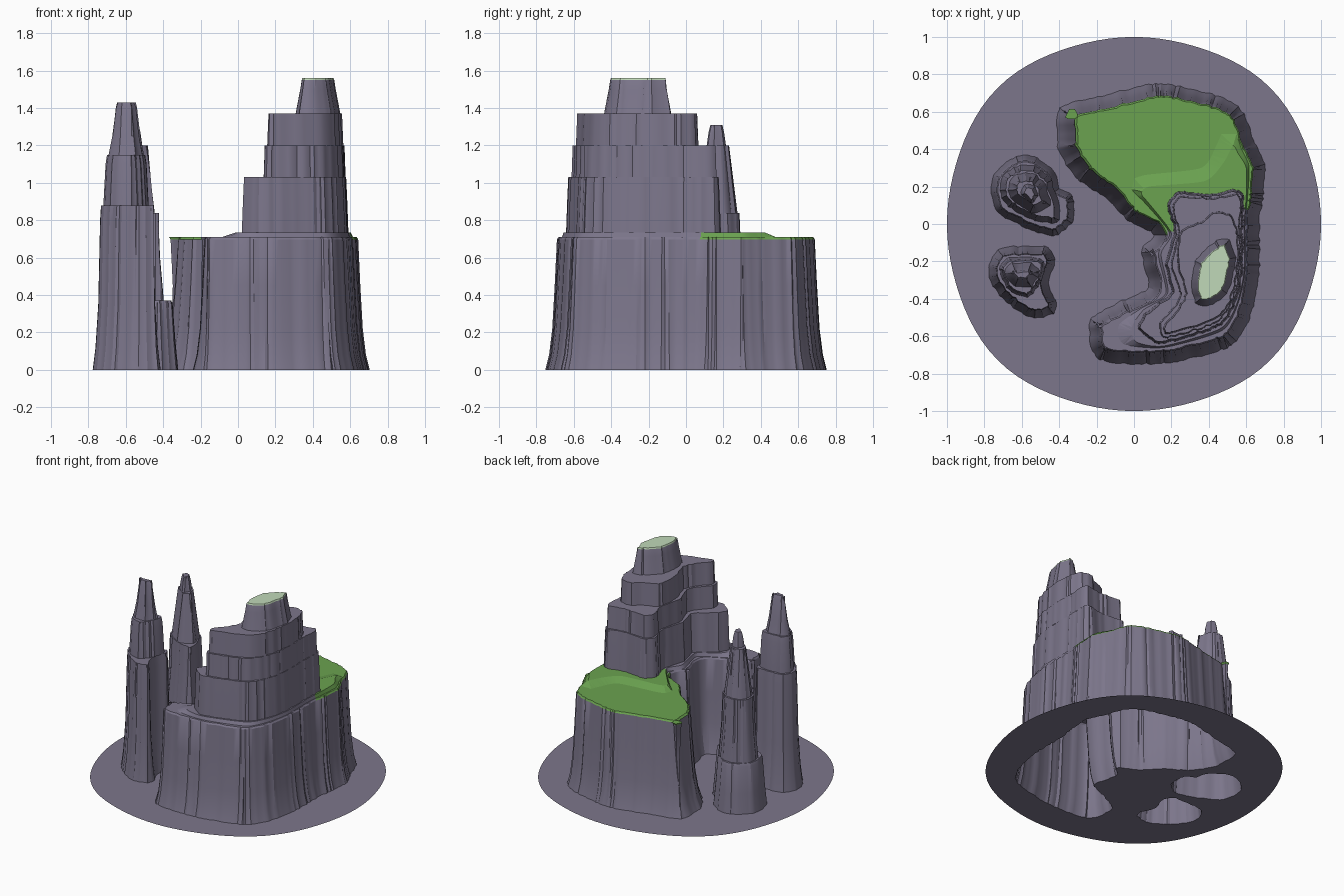
import bpy, bmesh, math, random
from mathutils import Vector, geometry

if "Cube" in bpy.data.objects:
    bpy.data.objects.remove(bpy.data.objects["Cube"])

random.seed(4)


def material(name, rgb):
    m = bpy.data.materials.new(name)
    m.diffuse_color = (*rgb, 1)
    m.use_nodes = True
    m.node_tree.nodes["Principled BSDF"].inputs["Base Color"].default_value = m.diffuse_color
    return m


MATS = [material("grey_rock", (0.202, 0.182, 0.26)),
        material("grass_green", (0.145, 0.36, 0.08)),
        material("pale_green", (0.53, 0.69, 0.48))]


def normals(pts):
    n, out = len(pts), []
    for i in range(n):
        d = pts[(i + 2) % n] - pts[i - 2]
        out.append(Vector((-d.y, d.x)).normalized())      # inward for CCW
    return out


def inset(pts, dist, west=0):
    """Move a loop inward; the rear west side may lean more."""
    steps = max(1, math.ceil(dist / 0.01))
    for _ in range(steps):
        pts = [p + q * (dist / steps) *
               (1 + west * max(0, q.x) * min(1, max(0, (p.y - .05) / .2)))
               for p, q in zip(pts, normals(pts))]
    return pts


def outline(ctrl, rough):
    """Smooth closed curve through a few points, CCW, with rocky ripple."""
    c = [Vector(p) for p in ctrl]
    n = len(c)
    area = sum(c[i - 1].x * c[i].y - c[i].x * c[i - 1].y for i in range(n))
    if area < 0:
        c.reverse()
    pts = []
    for i in range(n):
        p0, p1, p2, p3 = c[i - 1], c[i], c[(i + 1) % n], c[(i + 2) % n]
        k = max(2, round((p2 - p1).length / 0.02))
        for j in range(k):
            t = j / k
            m1, m2 = (p2 - p0) * 0.35, (p3 - p1) * 0.35
            pts.append(p1 * (2*t**3 - 3*t*t + 1) + m1 * (t**3 - 2*t*t + t)
                       + p2 * (3*t*t - 2*t**3) + m2 * (t**3 - t*t))
    return [p + q * random.uniform(-rough, rough) for p, q in zip(pts, normals(pts))]


def inside(p, loop):
    hit = False
    for i in range(len(loop)):
        a, b = loop[i - 1], loop[i]
        if (a.y > p.y) != (b.y > p.y) and p.x < (b.x - a.x) * (p.y - a.y) / (b.y - a.y) + a.x:
            hit = not hit
    return hit


def fill(bm, outer, holes):
    """Triangulated terrace between a loop and the loops inside it."""
    pts, edges = [], []
    for loop in [outer] + holes:
        s, n = len(pts), len(loop)
        pts += loop
        edges += [(s + i, s + (i + 1) % n) for i in range(n)]
    vs, _, fs, ov, _, _ = geometry.delaunay_2d_cdt(
        [Vector((p.x, p.y)) for p in pts], edges, [], 0, 1e-5)
    top = max(p.z for p in pts)
    bv = [bm.verts.new((v.x, v.y, pts[o[0]].z if o else top)) for v, o in zip(vs, ov)]
    for f in fs:
        m = sum((vs[i] for i in f), Vector((0, 0))) / len(f)
        if inside(m, outer) and not any(inside(m, h) for h in holes):
            bm.faces.new([bv[i] for i in f])


def finish(name, bm, colour=None):
    bmesh.ops.remove_doubles(bm, verts=bm.verts, dist=1e-5)
    bm.normal_update()
    if colour:
        for f in bm.faces:
            f.material_index = colour(f.calc_center_median())
    me = bpy.data.meshes.new(name)
    bm.to_mesh(me)
    bm.free()
    for m in MATS:
        me.materials.append(m)
    ob = bpy.data.objects.new(name, me)
    bpy.context.collection.objects.link(ob)
    bpy.ops.object.select_all(action='DESELECT')
    ob.select_set(True)
    bpy.context.view_layer.objects.active = ob
    bpy.ops.object.shade_smooth_by_angle(angle=math.radians(30))
    for p in me.polygons:                       # terraces stay flat
        if p.normal.z > 0.9:
            p.use_smooth = False


def mountain(name, tiers, colour=None, west=0):
    """Nested tiers of (points, [(inset, z), ...]); returns the base loop."""
    bm = bmesh.new()
    stacks = []
    for i, (ctrl, levels) in enumerate(tiers):
        base = outline(ctrl, 0.005 if len(levels) > 1 else 0)
        stacks.append([[Vector((p.x, p.y, z)) for p in inset(base, d, 0 if i else west)]
                       for d, z in levels])
    for i, loops in enumerate(stacks):
        for a, b in zip(loops, loops[1:]):
            va, vb = [bm.verts.new(p) for p in a], [bm.verts.new(p) for p in b]
            for j in range(len(a)):
                bm.faces.new((va[j - 1], va[j], vb[j], vb[j - 1]))
        fill(bm, loops[-1], [stacks[i + 1][0]] if i + 1 < len(stacks) else [])
    finish(name, bm, colour)
    return stacks[0][0]


# Main mesa: base cliff, grass step, three terraces and the summit
base = [(.13, .75), (.46, .68), (.58, .60), (.65, .42), (.70, .32), (.69, .15), (.67, .02),
        (.67, -.25), (.63, -.47), (.52, -.65), (.16, -.745), (-.19, -.72), (-.23, -.51),
        (-.02, -.39), (.08, -.34), (.04, -.14), (.11, -.06), (-.03, .02), (-.14, .13),
        (-.30, .24), (-.405, .40), (-.395, .62), (-.22, .67)]
step_foot = [(-.03, .21), (.05, .26), (.36, .30), (.44, .42), (.49, .53), (.535, .51),
             (.575, .40), (.615, .31), (.608, .15), (.595, 0), (.595, -.25), (.555, -.43),
             (.47, -.57), (.16, -.66), (-.06, -.64), (-.08, -.54), (.04, -.45),
             (.17, -.37), (.13, -.16), (.19, -.05), (.07, .10)]
step_top = [(.04, .16), (.08, .20), (.38, .23), (.48, .33), (.53, .42), (.555, .38),
            (.60, .30), (.600, .15), (.589, 0), (.589, -.25), (.548, -.43), (.46, -.56),
            (.16, -.652), (.01, -.63), (-.01, -.55), (.05, -.46), (.18, -.37),
            (.145, -.16), (.20, -.05), (.08, .11)]
low = [(.18, .10), (.24, .17), (.42, .16), (.56, .185), (.59, .13), (.582, 0), (.582, -.25),
       (.54, -.43), (.45, -.55), (.16, -.64), (.08, -.61), (.025, -.555), (.05, -.49),
       (.12, -.43), (.20, -.36), (.17, -.22), (.215, -.04)]
mid = [(.205, .09), (.25, .15), (.42, .14), (.55, .16), (.572, .10), (.567, 0), (.567, -.25),
       (.523, -.42), (.435, -.53), (.18, -.61), (.145, -.59), (.14, -.53), (.20, -.46),
       (.245, -.37), (.20, -.22), (.235, -.04)]
high = [(.245, -.05), (.37, .02), (.42, .06), (.51, .05), (.555, -.05), (.555, -.25),
        (.512, -.42), (.425, -.515), (.19, -.59), (.16, -.575), (.165, -.54), (.23, -.46),
        (.275, -.37), (.235, -.22)]
summit = [(.44, -.09), (.51, -.085), (.545, -.20), (.495, -.37), (.41, -.435), (.33, -.42),
          (.305, -.32), (.33, -.20)]


def mesa_colour(c):
    if c.z > 1.553:
        return 2
    grass = c.y > (-.04 if c.x < .3 else .08)
    return 1 if .7 < c.z < .74 and grass else 0


holes = [mountain("mesa", [
    (base, [(0, 0), (.02, .08), (.037, .22), (.05, .45), (.062, .698), (.07, .71)]),
    (step_foot, [(0, .71)]),
    (step_top, [(0, .735)]),
    (low, [(0, .735), (.006, .9), (.012, 1.03)]),
    (mid, [(0, 1.03), (.006, 1.2)]),
    (high, [(0, 1.2), (.007, 1.37)]),
    (summit, [(0, 1.37), (.025, 1.5), (.033, 1.55), (.037, 1.56)])], mesa_colour, .55)]

# Front rock pillar
holes.append(mountain("front_pillar", [
    ([(-.775, -.23), (-.71, -.13), (-.48, -.12), (-.42, -.19), (-.46, -.32), (-.42, -.41),
      (-.43, -.48), (-.55, -.50), (-.69, -.41), (-.76, -.32)],
     [(0, 0), (.015, .12), (.03, .35), (.04, .8), (.045, .88)]),
    ([(-.722, -.24), (-.68, -.185), (-.53, -.18), (-.475, -.22), (-.505, -.32), (-.57, -.39),
      (-.67, -.35)], [(0, .88), (.012, 1.1), (.02, 1.15)]),
    ([(-.695, -.26), (-.65, -.21), (-.55, -.21), (-.505, -.25), (-.55, -.335), (-.65, -.325)],
     [(0, 1.15), (.02, 1.25), (.04, 1.4), (.05, 1.43)])]))

# Back rock pillar
holes.append(mountain("back_pillar", [
    ([(-.765, .18), (-.74, .28), (-.63, .36), (-.53, .36), (-.42, .275), (-.40, .19), (-.33, .15),
      (-.325, .02), (-.42, -.06), (-.55, -.03), (-.73, .06)],
     [(0, 0), (.015, .15), (.03, .35), (.037, .37)]),
    ([(-.715, .18), (-.69, .27), (-.61, .315), (-.53, .31), (-.45, .25), (-.43, .19), (-.40, .11),
      (-.41, .01), (-.53, .02), (-.68, .10)], [(0, .37), (.02, .6), (.03, .84)]),
    ([(-.675, .18), (-.64, .26), (-.54, .27), (-.475, .21), (-.45, .10), (-.54, .06),
      (-.645, .12)], [(0, .84), (.02, 1.0), (.045, 1.2)]),
    ([(-.61, .17), (-.57, .215), (-.53, .20), (-.51, .15), (-.55, .115), (-.59, .14)],
     [(0, 1.2), (.01, 1.27), (.02, 1.31)])]))

# Ground disc, open under each rock
bm = bmesh.new()
rim = []
for i in range(96):
    a = math.tau * i / 96
    r = 1 + .03 * math.sin(2 * a) ** 4
    rim.append(Vector((r * math.cos(a), r * math.sin(a), 0)))
fill(bm, rim, holes)
finish("ground_disc", bm)
